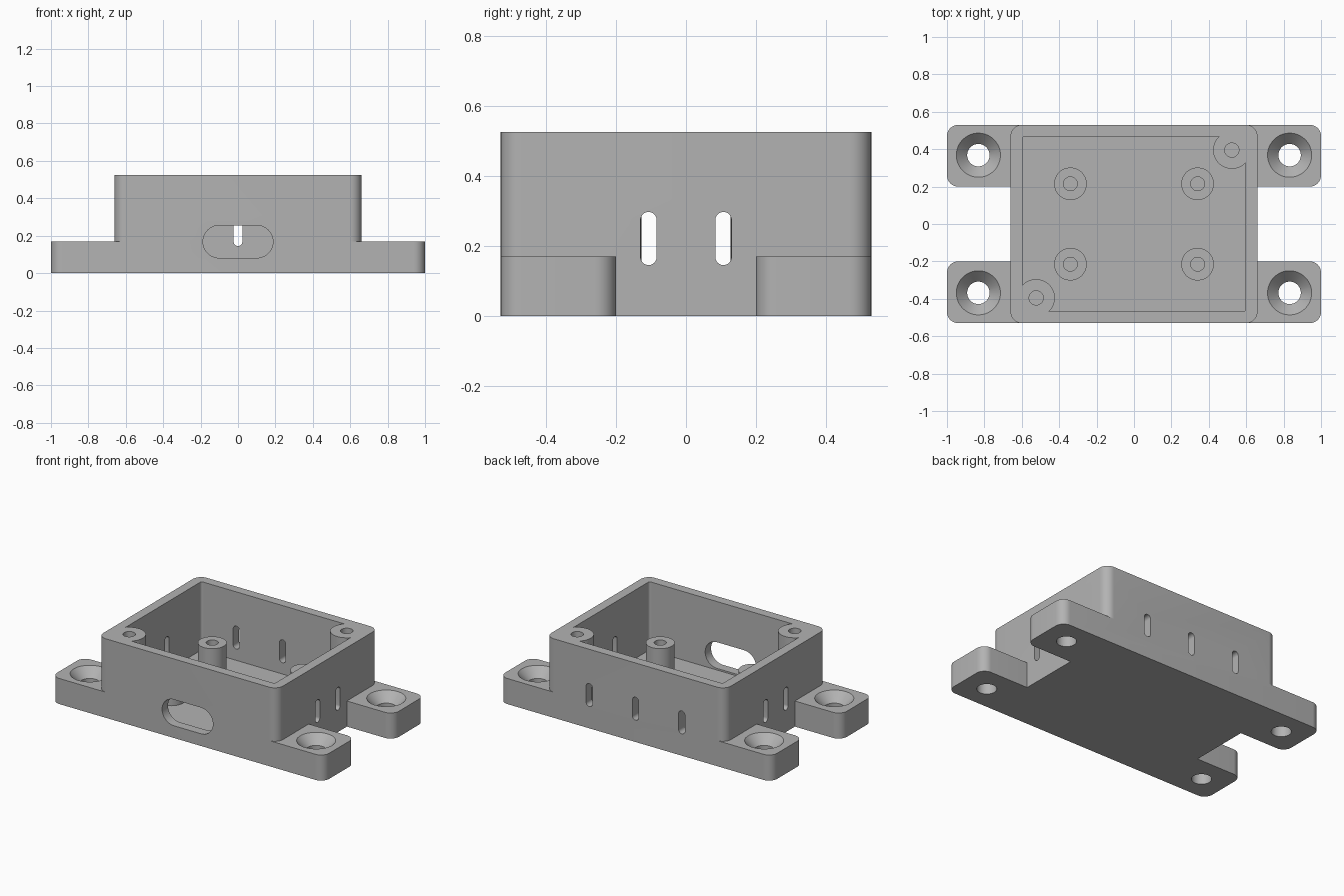
import bpy, bmesh, math

if "Cube" in bpy.data.objects:
    bpy.data.objects.remove(bpy.data.objects["Cube"])

grey = bpy.data.materials.new("plain grey")
grey.diffuse_color = (0.45, 0.45, 0.45, 1)
grey.use_nodes = True
grey.node_tree.nodes["Principled BSDF"].inputs["Base Color"].default_value = grey.diffuse_color

WALL_X, WALL_Y, TOP = 0.66, 0.53, 0.525      # outer shell
IN_X, IN_Y, FLOOR = 0.597, 0.468, 0.07       # cavity
TAB_TOP, TAB_Y = 0.17, 0.2                   # mounting tabs


def rounded(corners, seg=10):
    """Counter-clockwise outline from (x, y, radius) right-angled corners."""
    pts, n = [], len(corners)
    for i, (x, y, r) in enumerate(corners):
        if r == 0:
            pts.append((x, y))
            continue
        px, py, _ = corners[i - 1]
        nx, ny, _ = corners[(i + 1) % n]
        a = math.hypot(px - x, py - y)
        b = math.hypot(nx - x, ny - y)
        ux, uy = (px - x) / a, (py - y) / a
        vx, vy = (nx - x) / b, (ny - y) / b
        for k in range(seg + 1):
            t = math.pi / 2 * k / seg
            p, q = r * (1 - math.sin(t)), r * (1 - math.cos(t))
            pts.append((x + ux * p + vx * q, y + uy * p + vy * q))
    return pts


def rect(hx, hy, r):
    return rounded([(-hx, -hy, r), (hx, -hy, r), (hx, hy, r), (-hx, hy, r)])


def make(name, bm):
    bmesh.ops.recalc_face_normals(bm, faces=bm.faces)
    me = bpy.data.meshes.new(name)
    bm.to_mesh(me)
    bm.free()
    me.materials.append(grey)
    ob = bpy.data.objects.new(name, me)
    bpy.context.collection.objects.link(ob)
    return ob


def prism(name, pts, lo, hi, place=lambda u, v, w: (u, v, w)):
    bm = bmesh.new()
    a = [bm.verts.new(place(u, v, lo)) for u, v in pts]
    b = [bm.verts.new(place(u, v, hi)) for u, v in pts]
    bm.faces.new(a[::-1])
    bm.faces.new(b)
    for i in range(len(pts)):
        j = (i + 1) % len(pts)
        bm.faces.new((a[i], a[j], b[j], b[i]))
    return make(name, bm)


def lathe(name, x, y, profile, n=48):
    """Solid of stacked rings from (radius, z) pairs."""
    bm = bmesh.new()
    rings = [[bm.verts.new((x + r * math.cos(2 * math.pi * k / n),
                            y + r * math.sin(2 * math.pi * k / n), z))
              for k in range(n)] for r, z in profile]
    bm.faces.new(rings[0][::-1])
    bm.faces.new(rings[-1])
    for a, b in zip(rings, rings[1:]):
        for k in range(n):
            j = (k + 1) % n
            bm.faces.new((a[k], a[j], b[j], b[k]))
    return make(name, bm)


def combine(tool, op):
    mod = body.modifiers.new("bool", 'BOOLEAN')
    mod.operation, mod.solver, mod.object = op, 'EXACT', tool
    bpy.context.view_layer.objects.active = body
    bpy.ops.object.modifier_apply(modifier=mod.name)
    bpy.data.objects.remove(tool)


def add(tool):
    combine(tool, 'UNION')


def cut(tool):
    combine(tool, 'DIFFERENCE')


def slot(cx, cz, hw, hh):
    r = min(hw, hh)
    return [(cx + u, cz + v) for u, v in rect(hw, hh, r * 0.999)]


def through_y(u, v, w):
    return (u, w, v)


def through_x(u, v, w):
    return (w, u, v)


# base plate with four tabs
R = 0.06
body = prism("enclosure", rounded([
    (-1, -WALL_Y, R), (1, -WALL_Y, R), (1, -TAB_Y, R), (WALL_X, -TAB_Y, 0),
    (WALL_X, TAB_Y, 0), (1, TAB_Y, R), (1, WALL_Y, R), (-1, WALL_Y, R),
    (-1, TAB_Y, R), (-WALL_X, TAB_Y, 0), (-WALL_X, -TAB_Y, 0),
    (-1, -TAB_Y, R)]), 0, TAB_TOP)

# box shell and cavity
add(prism("shell", rect(WALL_X, WALL_Y, R), TAB_TOP, TOP))
cut(prism("cavity", rect(IN_X, IN_Y, 0.015), FLOOR, TOP + 0.1))

# board standoffs
for x in (-0.34, 0.34):
    for y in (-0.215, 0.215):
        add(lathe("standoff", x, y, [(0.087, FLOOR - 0.03), (0.087, 0.285)]))
        cut(lathe("standoff_hole", x, y, [(0.037, 0.1), (0.037, 0.35)]))

# lid screw posts in two opposite corners
for s in (-1, 1):
    x, y = s * 0.523, s * 0.395
    add(lathe("lid_post", x, y, [(0.1, FLOOR - 0.03), (0.1, TOP)]))
    cut(lathe("lid_post_hole", x, y, [(0.038, 0.12), (0.038, TOP + 0.1)]))

# countersunk tab holes
for x in (-0.832, 0.832):
    for y in (-0.368, 0.368):
        cut(lathe("tab_hole", x, y, [(0.06, -0.1), (0.06, 0.11),
                                     (0.118, TAB_TOP), (0.118, TAB_TOP + 0.05)]))

# cable opening in the front wall
cut(prism("cable_opening", slot(0, 0.168, 0.187, 0.087), -0.6, -0.43, through_y))

# vent slots: three at the back, two on each side
for x in (-0.34, 0, 0.34):
    cut(prism("back_vent", slot(x, 0.221, 0.023, 0.076), 0.43, 0.6, through_y))
for s in (-1, 1):
    for y in (-0.107, 0.107):
        cut(prism("side_vent", slot(y, 0.221, 0.023, 0.076), s * 0.56, s * 0.72, through_x))

# smooth curves, crisp edges
for o in bpy.context.selected_objects:
    o.select_set(False)
body.select_set(True)
bpy.context.view_layer.objects.active = body
bpy.ops.object.shade_smooth_by_angle(angle=math.radians(30))
